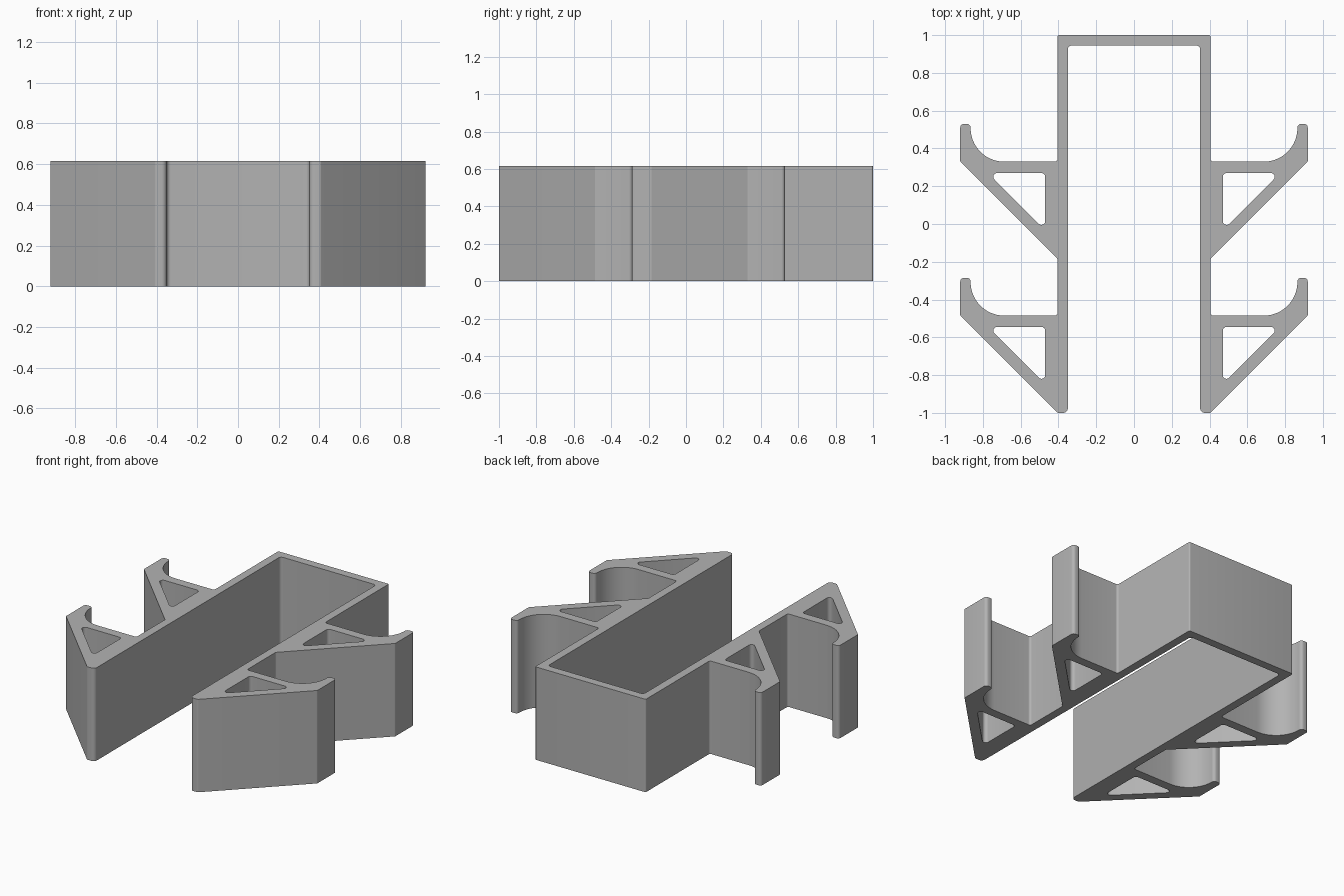
import bpy, bmesh, math
from mathutils import Vector

if "Cube" in bpy.data.objects:
    bpy.data.objects.remove(bpy.data.objects["Cube"], do_unlink=True)

HEIGHT = 0.615
WALL_IN, WALL_OUT = 0.35, 0.405
TIP_IN, TIP_OUT = 0.865, 0.92
SHELVES = (-0.485, 0.33)          # y of each bracket's shelf

grey = bpy.data.materials.new("plain grey")
grey.use_nodes = True
GREY = (0.45, 0.45, 0.45, 1)
grey.diffuse_color = GREY
grey.node_tree.nodes["Principled BSDF"].inputs["Base Color"].default_value = GREY


def rounded(corners):
    """Replace each (x, y, radius) corner of a closed outline by a tangent arc."""
    out = []
    for i, (x, y, r) in enumerate(corners):
        p = Vector((x, y))
        a = (Vector(corners[i - 1][:2]) - p).normalized()
        b = (Vector(corners[(i + 1) % len(corners)][:2]) - p).normalized()
        if r == 0:
            out.append(p)
            continue
        half = a.angle(b) / 2
        centre = p + (a + b).normalized() * (r / math.sin(half))
        start = p + a * (r / math.tan(half)) - centre
        end = p + b * (r / math.tan(half)) - centre
        sweep = start.angle(end)
        steps = 20 if r > 0.1 else 6
        for k in range(steps + 1):
            t = k / steps
            out.append(centre + (start * math.sin((1 - t) * sweep)
                                 + end * math.sin(t * sweep)) / math.sin(sweep))
    return out


def mirrored(corners):
    return [(-x, y, r) for x, y, r in reversed(corners)]


def add_loop(curve, points):
    spline = curve.splines.new("POLY")
    spline.points.add(len(points) - 1)
    for sp, p in zip(spline.points, points):
        sp.co = (p.x, p.y, 0, 1)
    spline.use_cyclic_u = True


# Outline of the left half: wall foot, two hooked brackets, closed back
half = [(WALL_IN, 0.945, 0.02), (WALL_IN, -1, 0.025), (WALL_OUT, -1, 0.015)]
for shelf in SHELVES:
    if shelf > 0:
        half.append((WALL_OUT, shelf - TIP_OUT + WALL_OUT, 0.01))
    half += [(TIP_OUT, shelf, 0.01), (TIP_OUT, shelf + 0.2, 0.02),
             (TIP_IN, shelf + 0.2, 0.02), (TIP_IN, shelf, 0.178),
             (WALL_OUT, shelf, 0.015)]
half.append((WALL_OUT, 1, 0.01))

profile = bpy.data.curves.new("holder_profile", "CURVE")
profile.dimensions = "2D"
profile.fill_mode = "BOTH"
profile.extrude = HEIGHT / 2
add_loop(profile, rounded(half + mirrored(half)))

# Triangular openings in the brackets
for shelf in SHELVES:
    top = shelf - 0.06
    hole = [(0.47, top, 0.02), (0.47, top - 0.303, 0.02), (0.773, top, 0.02)]
    add_loop(profile, rounded(hole))
    add_loop(profile, rounded(mirrored(hole)))

# Extrude the profile into one solid body
helper = bpy.data.objects.new("profile_helper", profile)
bpy.context.scene.collection.objects.link(helper)
bpy.context.view_layer.update()
mesh = bpy.data.meshes.new_from_object(
    helper.evaluated_get(bpy.context.evaluated_depsgraph_get()))
bpy.data.objects.remove(helper, do_unlink=True)

bm = bmesh.new()
bm.from_mesh(mesh)
bmesh.ops.remove_doubles(bm, verts=bm.verts, dist=0.0001)
bmesh.ops.translate(bm, verts=bm.verts, vec=(0, 0, HEIGHT / 2))
bmesh.ops.recalc_face_normals(bm, faces=bm.faces)
bm.to_mesh(mesh)
bm.free()
mesh.materials.clear()
mesh.materials.append(grey)

body = bpy.data.objects.new("bracketed_holder", mesh)
bpy.context.scene.collection.objects.link(body)
bpy.ops.object.select_all(action="DESELECT")
body.select_set(True)
bpy.context.view_layer.objects.active = body
bpy.ops.object.shade_smooth_by_angle(angle=math.radians(30))
